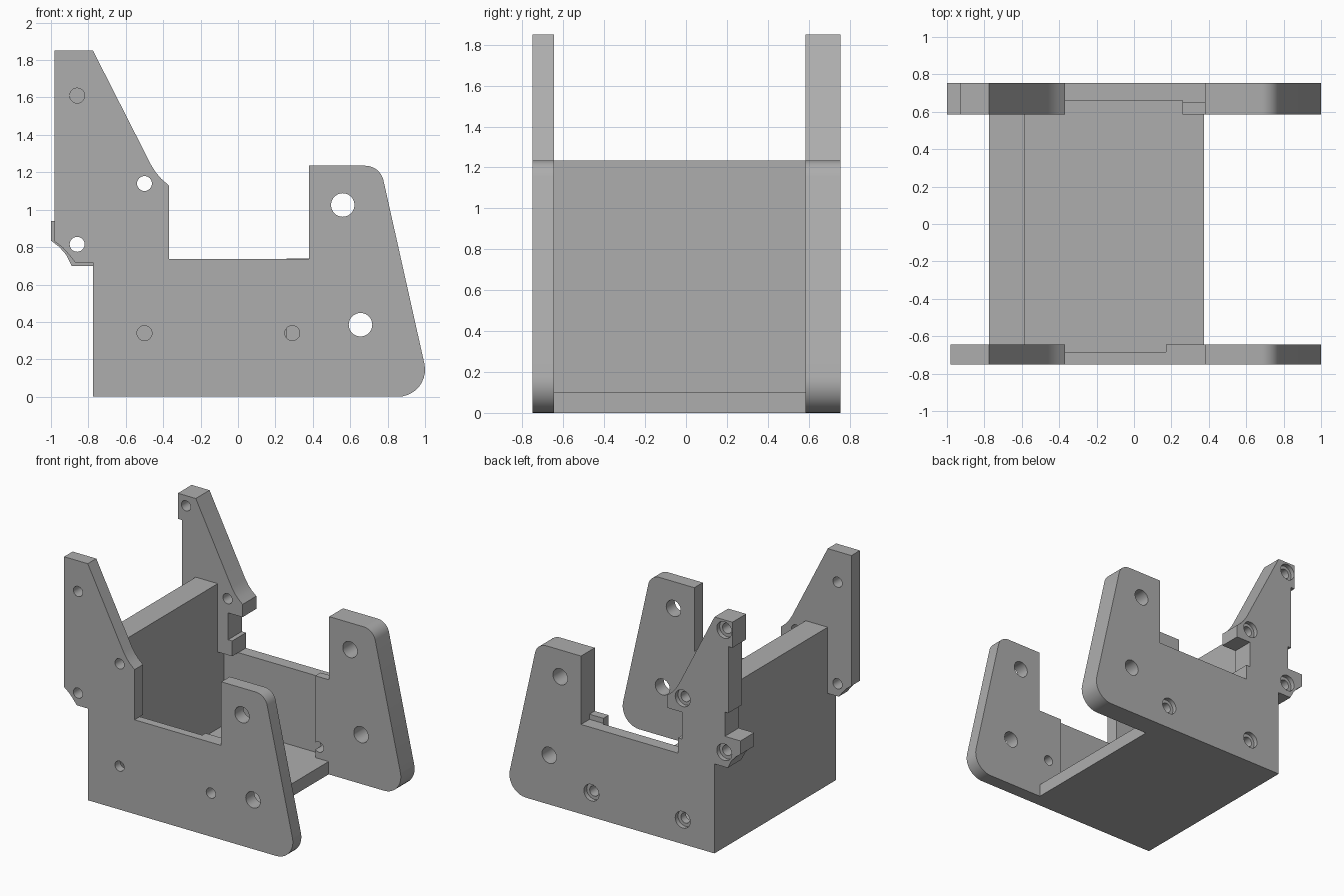
import bpy, bmesh, math

cube = bpy.data.objects.get("Cube")
if cube:
    bpy.data.objects.remove(cube)

grey = bpy.data.materials.new("plain_grey")
grey.use_nodes = True
COLOUR = (0.42, 0.42, 0.42, 1)
grey.diffuse_color = COLOUR
grey.node_tree.nodes["Principled BSDF"].inputs["Base Color"].default_value = COLOUR


def finish(name, bm):
    bmesh.ops.recalc_face_normals(bm, faces=bm.faces[:])
    mesh = bpy.data.meshes.new(name)
    bm.to_mesh(mesh)
    bm.free()
    mesh.materials.append(grey)
    obj = bpy.data.objects.new(name, mesh)
    bpy.context.collection.objects.link(obj)
    return obj


def prism(name, outline, y0, y1):
    """Extrude an x-z outline along y."""
    bm = bmesh.new()
    face = bm.faces.new([bm.verts.new((x, y0, z)) for x, z in outline])
    ext = bmesh.ops.extrude_face_region(bm, geom=[face])["geom"]
    verts = [v for v in ext if isinstance(v, bmesh.types.BMVert)]
    bmesh.ops.translate(bm, verts=verts, vec=(0, y1 - y0, 0))
    return finish(name, bm)


def box(name, x0, x1, y0, y1, z0, z1):
    return prism(name, [(x0, z0), (x1, z0), (x1, z1), (x0, z1)], y0, y1)


def arc(cx, cz, r, a0, a1, n=10):
    angles = [math.radians(a0 + (a1 - a0) * i / n) for i in range(n + 1)]
    return [(cx + r * math.cos(a), cz + r * math.sin(a)) for a in angles]


def bores(name, specs):
    """Round cutters; each is x, z and a list of (y, radius) steps."""
    bm = bmesh.new()
    for x, z, steps in specs:
        rings = [[bm.verts.new((px, y, pz)) for px, pz in arc(x, z, r, 0, 345, 23)]
                 for y, r in steps]
        for a, b in zip(rings, rings[1:]):
            for i in range(24):
                j = (i + 1) % 24
                bm.faces.new((a[i], a[j], b[j], b[i]))
        bm.faces.new(rings[0])
        bm.faces.new(rings[-1])
    return finish(name, bm)


def cut(obj, cutter):
    cutter.hide_render = True
    mod = obj.modifiers.new("cut", "BOOLEAN")
    mod.operation = "DIFFERENCE"
    mod.solver = "EXACT"
    mod.object = cutter
    bpy.context.view_layer.objects.active = obj
    bpy.ops.object.modifier_apply(modifier=mod.name)
    bpy.data.objects.remove(cutter)


# Outline pieces shared by both side plates
foot = [(-0.775, 0)] + arc(0.855, 0.145, 0.145, -90, 13)
leg = foot + arc(0.68, 1.135, 0.1, 13, 90)
brace = [(-0.37, 1.13), (-0.41, 1.165), (-0.44, 1.2), (-0.465, 1.24), (-0.775, 1.85)]


def lug(x, top, low):
    return [(x, top), (x + 0.045, top - 0.035), (x + 0.08, top - 0.075),
            (x + 0.11, low), (-0.775, low)]


# Front side plate
front = prism("front_plate", leg + [(0.38, 1.235), (0.38, 0.737), (-0.37, 0.737)]
              + brace + [(-0.98, 1.85)] + lug(-0.98, 0.83, 0.717), -0.75, -0.645)
cut(front, box("front_pocket", -0.585, 0.17, -0.685, -0.5, 0.1, 0.737))

# Back side plate, stepped around the tower
back = prism("back_plate", leg + [(0.38, 1.235), (0.38, 0.74), (0.26, 0.74), (0.26, 0.7),
             (-0.46, 0.7), (-0.46, 0.82), (-0.495, 0.82), (-0.495, 1.03), (-0.37, 1.03)]
             + brace + [(-0.93, 1.85), (-0.93, 1.65), (-0.895, 1.65), (-0.895, 1.13),
             (-0.865, 1.13), (-0.865, 0.94), (-1, 0.94)] + lug(-1, 0.835, 0.7),
             0.585, 0.755)
cut(back, box("back_pocket", -0.585, 0.26, 0.4, 0.66, 0.1, 0.7))
cut(back, box("back_step", 0.25, 0.38, 0.65, 0.9, 0.7, 0.9))

# Screw holes, counterbored on the outside of the back plate, and large leg holes
large = [(0.56, 1.025), (0.655, 0.385)]
tower = [(-0.5, 1.14), (-0.86, 0.815)]
cut(front, bores("front_holes",
    [(x, z, [(-0.9, 0.063), (-0.5, 0.063)]) for x, z in large]
    + [(x, z, [(-0.9, 0.04), (-0.5, 0.04)])
       for x, z in tower + [(-0.86, 1.61), (-0.5, 0.34), (0.29, 0.34)]]))
cut(back, bores("back_holes",
    [(x, z, [(0.5, 0.063), (0.9, 0.063)]) for x, z in large]
    + [(x, z, [(0.5, 0.04), (0.72, 0.04), (0.72, 0.065), (0.9, 0.065)])
       for x, z in tower + [(-0.86, 1.77), (-0.5, 0.19), (0.29, 0.19)]]))

# Floor and upright end wall between the plates
floor = box("floor", -0.775, 0.375, -0.7, 0.68, 0, 0.1)
wall = box("end_wall", -0.775, -0.585, -0.645, 0.585, 0.1, 1.235)

# Smooth the rounded corners and bores, keep the edges crisp
bpy.ops.object.select_all(action="DESELECT")
for obj in (front, back, floor, wall):
    obj.select_set(True)
bpy.context.view_layer.objects.active = front
bpy.ops.object.shade_smooth_by_angle(angle=math.radians(30))
